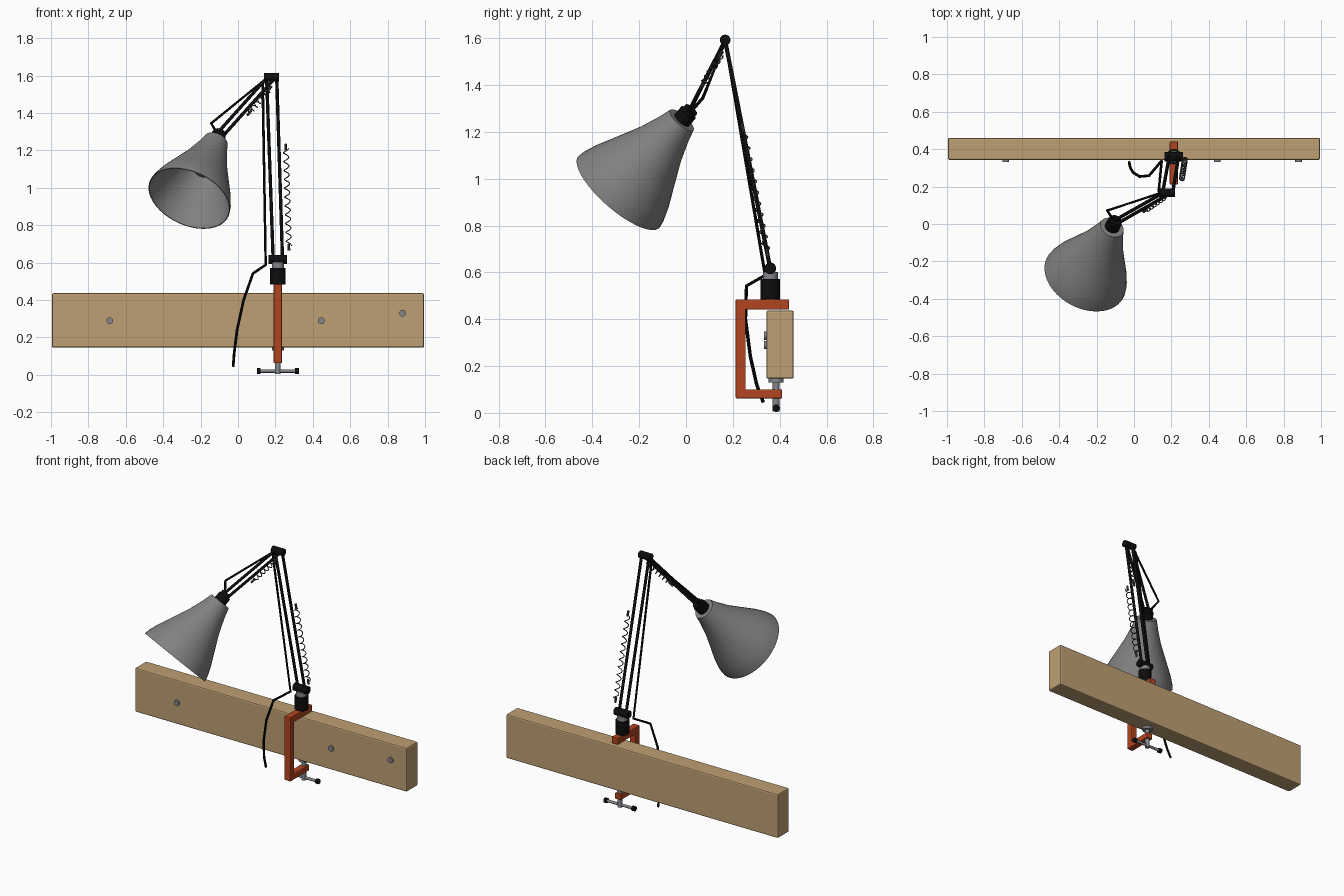
import bpy, math
from mathutils import Vector

if "Cube" in bpy.data.objects:
    bpy.data.objects.remove(bpy.data.objects["Cube"])


def material(name, rgb):
    m = bpy.data.materials.new(name)
    m.diffuse_color = (*rgb, 1)
    m.use_nodes = True
    m.node_tree.nodes["Principled BSDF"].inputs["Base Color"].default_value = m.diffuse_color
    return m


WOOD = material("wood", (0.52, 0.35, 0.175))
ORANGE = material("orange_paint", (0.45, 0.06, 0.014))
BLACK = material("black", (0.004, 0.004, 0.004))
GREY = material("shade_grey", (0.22, 0.22, 0.22))
STEEL = material("steel", (0.23, 0.24, 0.26))
SPRING = material("spring_wire", (0.07, 0.07, 0.07))


def finish(ob, name, mat, smooth=True):
    ob.name = name
    ob.data.materials.clear()
    ob.data.materials.append(mat)
    bpy.ops.object.select_all(action='DESELECT')
    ob.select_set(True)
    bpy.context.view_layer.objects.active = ob
    if smooth:
        bpy.ops.object.shade_smooth_by_angle(angle=math.radians(35))
    return ob


def box(name, lo, hi, mat, bevel=0.004):
    lo, hi = Vector(lo), Vector(hi)
    bpy.ops.mesh.primitive_cube_add(size=1, location=(lo + hi) / 2)
    ob = bpy.context.object
    ob.scale = hi - lo
    bpy.ops.object.transform_apply(location=False, rotation=False, scale=True)
    finish(ob, name, mat, False)
    b = ob.modifiers.new("bevel", 'BEVEL')
    b.width, b.segments = bevel, 2
    return ob


def rod(name, a, b, r, mat, sides=20):
    a, b = Vector(a), Vector(b)
    bpy.ops.mesh.primitive_cylinder_add(vertices=sides, radius=r, depth=(b - a).length,
                                        location=(a + b) / 2,
                                        rotation=(b - a).to_track_quat('Z', 'Y').to_euler())
    return finish(bpy.context.object, name, mat)


def wire(name, pts, r, mat, res=2):
    cu = bpy.data.curves.new(name, 'CURVE')
    cu.dimensions = '3D'
    cu.bevel_depth, cu.bevel_resolution, cu.use_fill_caps = r, res, True
    sp = cu.splines.new('POLY')
    sp.points.add(len(pts) - 1)
    for p, q in zip(sp.points, pts):
        p.co = (*q, 1)
    ob = bpy.data.objects.new(name, cu)
    bpy.context.collection.objects.link(ob)
    bpy.ops.object.select_all(action='DESELECT')
    ob.select_set(True)
    bpy.context.view_layer.objects.active = ob
    bpy.ops.object.convert(target='MESH')
    return finish(bpy.context.object, name, mat)


def spring(name, a, b, r, turns, wire_r):
    a, b = Vector(a), Vector(b)
    q = (b - a).to_track_quat('Z', 'Y')
    n = turns * 10
    pts = [a.lerp(b, i / n) + q @ Vector((r * math.cos(i * math.tau / 10),
                                          r * math.sin(i * math.tau / 10), 0))
           for i in range(n + 1)]
    wire(name, pts, wire_r, SPRING, 1)
    # straight hooks at both ends
    d = (b - a).normalized()
    rod(name + "_lower_hook", a - d * 0.025, a + d * 0.01, 0.007, SPRING, 8)
    rod(name + "_upper_hook", b - d * 0.01, b + d * 0.025, 0.007, SPRING, 8)


def lathe(name, profile, origin, axis, mat, sides=48):
    q = Vector(axis).to_track_quat('Z', 'Y')
    o = Vector(origin)
    verts, faces = [], []
    for d, r in profile:
        for k in range(sides):
            t = k * math.tau / sides
            verts.append(o + q @ Vector((r * math.cos(t), r * math.sin(t), d)))
    for i in range(len(profile) - 1):
        for k in range(sides):
            j = (k + 1) % sides
            faces.append((i * sides + k, i * sides + j,
                          (i + 1) * sides + j, (i + 1) * sides + k))
    me = bpy.data.meshes.new(name)
    me.from_pydata(verts, [], faces)
    ob = bpy.data.objects.new(name, me)
    bpy.context.collection.objects.link(ob)
    return finish(ob, name, mat)


# wooden beam with nail heads
box("beam", (-0.995, 0.343, 0.146), (0.995, 0.46, 0.437), WOOD, 0.008)
for i, (x, z) in enumerate(((-0.685, 0.29), (0.445, 0.29), (0.88, 0.33))):
    rod(f"nail_{i}", (x, 0.332, z), (x, 0.36, z), 0.018, STEEL)

# C-shaped clamp
CX = 0.213
box("clamp_top", (CX - 0.022, 0.212, 0.441), (CX + 0.022, 0.44, 0.485), ORANGE)
box("clamp_back", (CX - 0.022, 0.212, 0.062), (CX + 0.022, 0.255, 0.485), ORANGE)
box("clamp_bottom", (CX - 0.022, 0.212, 0.062), (CX + 0.022, 0.41, 0.1), ORANGE)

# clamp screw and handle
rod("screw", (CX, 0.385, 0.005), (CX, 0.385, 0.14), 0.015, STEEL)
rod("screw_pad", (CX, 0.385, 0.13), (CX, 0.385, 0.147), 0.032, STEEL)
rod("handle", (0.11, 0.385, 0.02), (0.316, 0.385, 0.02), 0.009, STEEL)
for side in (-1, 1):
    x = CX + side * 0.102
    rod("handle_cap", (x - 0.01, 0.385, 0.02), (x + 0.01, 0.385, 0.02), 0.016, BLACK)

# swivel base and hinges
rod("base", (CX, 0.36, 0.484), (CX, 0.36, 0.572), 0.041, BLACK, 32)
rod("base_collar", (CX, 0.36, 0.57), (CX, 0.36, 0.602), 0.032, STEEL, 32)
rod("lower_hinge", (0.163, 0.36, 0.617), (0.263, 0.36, 0.617), 0.025, BLACK, 24)
rod("upper_hinge", (0.138, 0.167, 1.592), (0.22, 0.167, 1.592), 0.023, BLACK, 24)

# paired arm rods
for side in (-1, 1):
    rod("lower_arm", (CX + side * 0.025, 0.36, 0.615),
        (0.18 + side * 0.027, 0.167, 1.59), 0.009, BLACK, 12)
    rod("upper_arm", (0.178 + side * 0.022, 0.167, 1.59),
        (-0.095 + side * 0.022, 0.012, 1.285), 0.009, BLACK, 12)

# tension springs
spring("lower_spring", (0.272, 0.345, 0.69), (0.256, 0.243, 1.21), 0.014, 11, 0.003)
spring("upper_spring", (0.065, 0.075, 1.405), (0.165, 0.145, 1.525), 0.014, 6, 0.003)

# power cable
wire("cable", [(-0.026, 0.33, 0.045), (-0.02, 0.302, 0.12), (-0.005, 0.275, 0.24),
               (0.03, 0.254, 0.40), (0.08, 0.258, 0.542), (0.148, 0.338, 0.588),
               (0.132, 0.175, 1.55), (0.14, 0.165, 1.575),
               (-0.143, 0.072, 1.345), (-0.11, 0.02, 1.285)], 0.0075, BLACK)

# lamp head
O = Vector((-0.118, -0.018, 1.25))
AX = Vector((-0.142, -0.267, -0.305)).normalized()
outer = [(0, 0.03), (0, 0.066), (0.02, 0.072), (0.06, 0.083), (0.15, 0.115), (0.26, 0.165),
         (0.346, 0.205), (0.405, 0.226), (0.432, 0.231)]
inner = [(d, r - 0.005) for d, r in reversed(outer[2:])] + [(0.012, 0.03)]
lathe("shade", outer + inner, O, AX, GREY)
rod("socket", O - AX * 0.045, O + AX * 0.09, 0.04, BLACK, 28)
rod("socket_cap", O - AX * 0.065, O - AX * 0.04, 0.032, BLACK, 28)

# bulb
bulb = [(0.08, 0.03), (0.11, 0.033), (0.14, 0.045)]
bulb += [(0.19 + 0.06 * math.sin(math.radians(t)), max(0.0005, 0.06 * math.cos(math.radians(t))))
         for t in range(-30, 91, 15)]
lathe("bulb", bulb, O, AX, GREY, 28)
